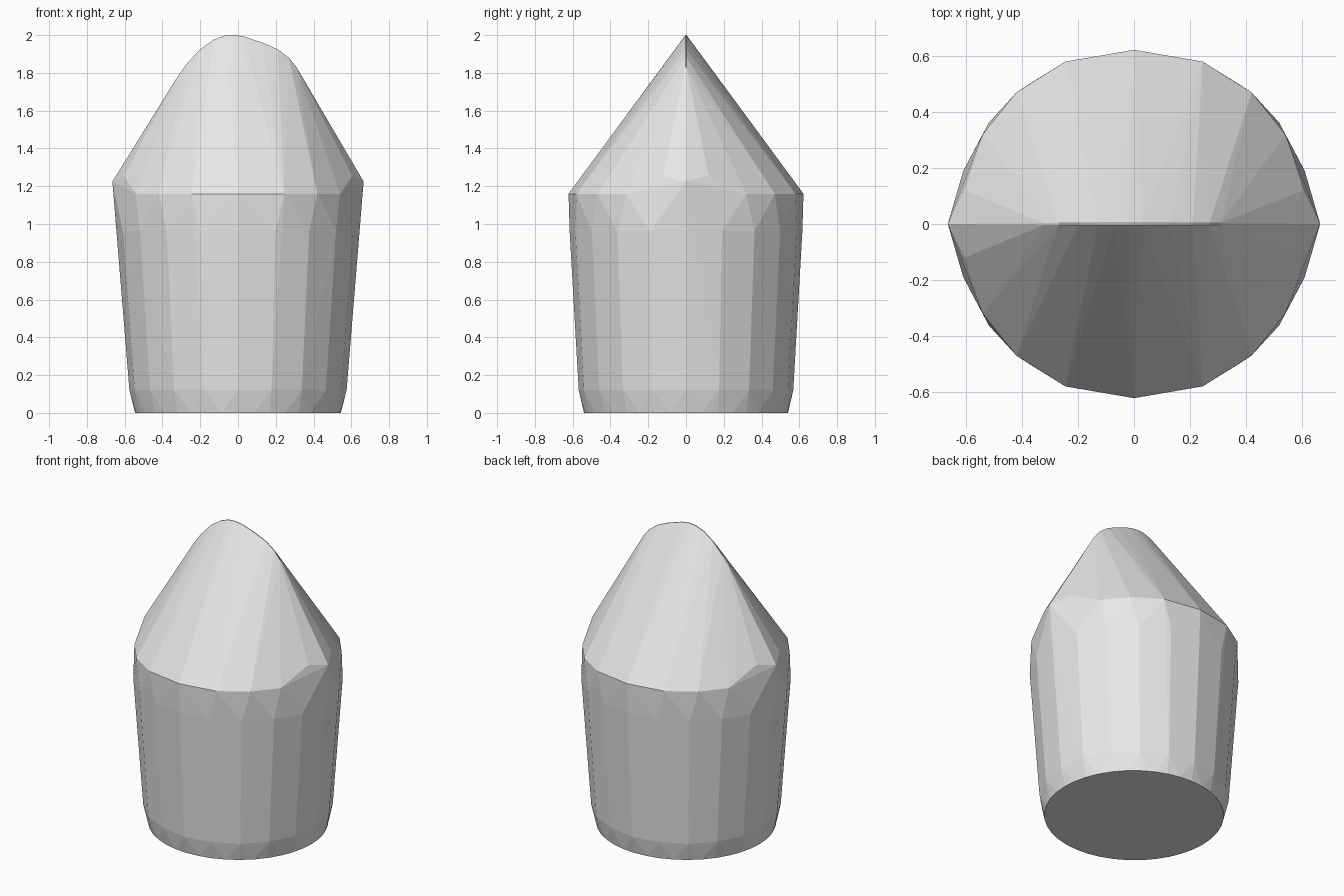
import bpy, bmesh, math

if "Cube" in bpy.data.objects:
    bpy.data.objects.remove(bpy.data.objects["Cube"])

bm = bmesh.new()


def ring(z, rx, ry, n):
    for i in range(n):
        a = 2 * math.pi * i / n
        bm.verts.new((rx * math.cos(a), ry * math.sin(a), z))


# Tapered lower body: chamfered foot and two wall rings
ring(0.0, 0.545, 0.54, 40)
ring(0.12, 0.575, 0.568, 20)
ring(0.96, 0.641, 0.616, 20)

# Shoulder rim, mirrored over both axes, rising at the two side corners
rim = [(0, 0.622, 1.16), (0.245, 0.58, 1.16), (0.42, 0.47, 1.16),
       (0.54, 0.32, 1.16), (0.605, 0.12, 1.255), (0.665, 0, 1.225)]
for x, y, z in rim:
    for sx in ((1, -1) if x else (1,)):
        for sy in ((1, -1) if y else (1,)):
            bm.verts.new((x * sx, y * sy, z))

# Rounded, slightly lopsided ridge along the top
ridge = [(-0.32, 1.78), (-0.27, 1.85), (-0.2, 1.925), (-0.13, 1.975),
         (-0.07, 1.997), (-0.02, 2.0), (0.03, 1.993), (0.13, 1.96),
         (0.21, 1.925), (0.27, 1.88), (0.31, 1.83), (0.34, 1.77)]
for x, z in ridge:
    for s in (1, -1):
        bm.verts.new((x, 0.003 * s, z))

# Flat-faced skin around all sections
res = bmesh.ops.convex_hull(bm, input=bm.verts[:])
junk = {g for g in res["geom_interior"] + res["geom_unused"]
        if isinstance(g, bmesh.types.BMVert)}
bmesh.ops.delete(bm, geom=list(junk), context='VERTS')
bmesh.ops.recalc_face_normals(bm, faces=bm.faces[:])
bmesh.ops.dissolve_limit(bm, angle_limit=math.radians(0.5),
                         verts=bm.verts[:], edges=bm.edges[:])

mesh = bpy.data.meshes.new("pointed_body")
bm.to_mesh(mesh)
bm.free()
mat = bpy.data.materials.new("light grey")
mat.diffuse_color = (0.8, 0.8, 0.8, 1)
mat.use_nodes = True
mat.node_tree.nodes["Principled BSDF"].inputs["Base Color"].default_value = mat.diffuse_color
mesh.materials.append(mat)
obj = bpy.data.objects.new("pointed_body", mesh)
bpy.context.collection.objects.link(obj)
